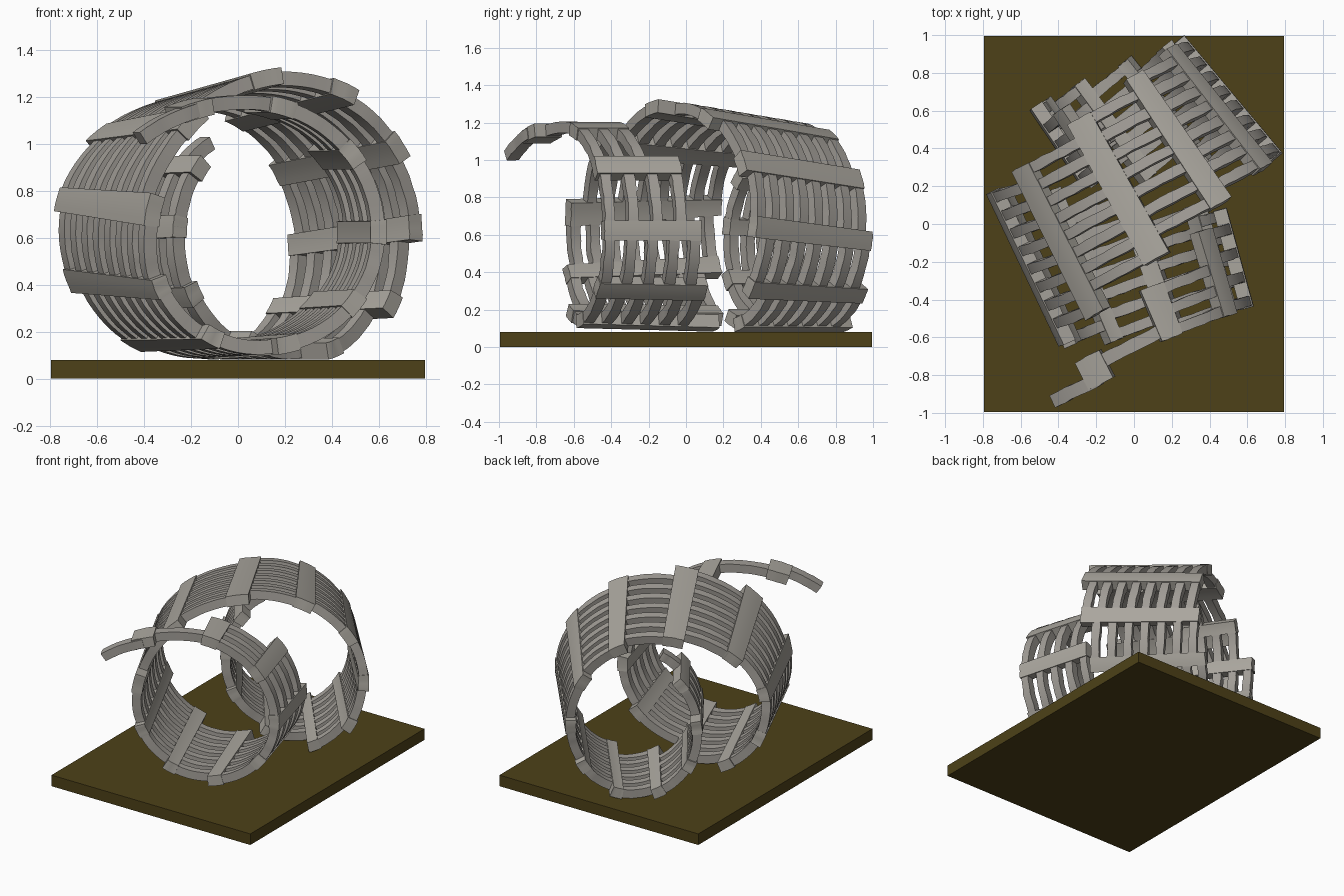
import bpy, bmesh, math, random
from mathutils import Vector

if "Cube" in bpy.data.objects:
    bpy.data.objects.remove(bpy.data.objects["Cube"])
random.seed(4)

# Front and back edge of the rolled ribbon every quarter turn: left, top, right, bottom, ...
KEYS = [((-.60, -1.19, .62), (-.63, -1.12, .62)),
        ((.04, -.66, 1.21), (-.05, -.49, 1.21)),
        ((.63, -.43, .62), (.49, .08, .62)),
        ((.10, -.60, .10), (-.20, .18, .08)),
        ((-.40, -.65, .58), (-.78, .15, .66)),
        ((.21, -.09, 1.32), (-.20, .63, 1.20)),
        ((.78, .38, .66), (.27, .99, .58)),
        ((.30, .26, .078), (-.14, .82, .078)),
        ((-.28, .20, .58), (-.55, .60, .56)),
        ((.10, .44, 1.08), (.02, .56, 1.08))]
BARS = [-20, 16, 53, 90, 128, 167, 206, 245, 281, 316, 351,
        386, 419, 452, 488, 526, 564, 602, 638, 672]
START, END = -43, 695
PITCH = .1


def edge(deg, side):
    """Point on the front (0) or back (1) edge of the ribbon."""
    t = deg / 90 + 1
    i = max(0, min(len(KEYS) - 2, math.floor(t)))
    f = (t - i) * math.pi / 2
    a, b = Vector(KEYS[i][side]), Vector(KEYS[i + 1][side])
    s, c = math.sin(f), 1 - math.cos(f)
    wh, wz = (s, c) if i % 2 else (c, s)
    p = a.lerp(b, wh)
    p.z = a.z + (b.z - a.z) * wz
    return p


def width(deg):
    return (edge(deg, 1) - edge(deg, 0)).length


def axis(deg):
    return (edge(deg, 1) - edge(deg, 0)).normalized()


def surf(deg, s):
    return edge(deg, 0) + axis(deg) * s


def normal(deg, s):
    tan = surf(deg + 1, s) - surf(deg - 1, s)
    return tan.cross(axis(deg)).normalized()


def tube(bm, rings):
    """Close a chain of four-point sections into a solid beam."""
    vs = [[bm.verts.new(p) for p in r] for r in rings]
    for a, b in zip(vs, vs[1:]):
        for j in range(4):
            k = (j + 1) % 4
            bm.faces.new((a[j], a[k], b[k], b[j]))
    bm.faces.new(vs[0][::-1])
    bm.faces.new(vs[-1])


def strip(bm, d0, d1, ref, lo, hi, out, depth, n):
    """Curved slab from angle d0 to d1, kept square to the bar at angle ref."""
    ax, f0 = axis(ref), edge(ref, 0)
    rings = []
    for i in range(n):
        d = d0 + (d1 - d0) * i / (n - 1)
        off = (edge(d, 0) - f0).dot(ax)
        wob = [random.uniform(-.003, .003) for _ in range(2)]
        q = [(lo + wob[0], out), (hi + wob[1], out),
             (hi + wob[1], -depth), (lo + wob[0], -depth)]
        rings.append([surf(d, s - off) + normal(d, s - off) * t for s, t in q])
    tube(bm, rings)


def finish(bm, name, color):
    bmesh.ops.recalc_face_normals(bm, faces=bm.faces)
    me = bpy.data.meshes.new(name)
    bm.to_mesh(me)
    bm.free()
    ob = bpy.data.objects.new(name, me)
    bpy.context.collection.objects.link(ob)
    mat = bpy.data.materials.new(name + "_material")
    mat.diffuse_color = color
    mat.use_nodes = True
    mat.node_tree.nodes["Principled BSDF"].inputs["Base Color"].default_value = mat.diffuse_color
    me.materials.append(mat)
    return ob


# Laths between successive bars, including the free tails at both ends
stations = [START] + BARS + [END]
bm = bmesh.new()
for d0, d1 in zip(stations, stations[1:]):
    shift = (edge(d1, 0) - edge(d0, 0)).dot(axis(d0))
    lo = max(0, shift)
    hi = min(width(d0), width(d1) + shift)
    n = max(1, round((hi - lo) / PITCH))
    if d0 == START or d1 == END:
        n = 1
    half = .036 if n == 1 else .028
    first, last = (lo + half, hi - half) if n > 1 else ((lo + hi) / 2,) * 2
    for j in range(n):
        s = first + (last - first) * j / max(1, n - 1)
        strip(bm, d0, d1, d0, s - half, s + half, -.004, .064, 9)
finish(bm, "curved_laths", (.36, .34, .31, 1))

# Wide cross bars, nearly flush with the laths
bm = bmesh.new()
for d in BARS:
    strip(bm, d - 5.5, d + 5.5, d, -.005, width(d) + .005, .003, .069, 5)
finish(bm, "cross_bars", (.40, .38, .34, 1))

# Base slab
bm = bmesh.new()
bmesh.ops.create_cube(bm, size=1)
for v in bm.verts:
    v.co = (v.co.x * 1.59, v.co.y * 1.99, (v.co.z + .5) * .08)
finish(bm, "base_slab", (.075, .053, .009, 1))

# Smooth along the curves, crisp on the edges
for ob in bpy.context.collection.objects:
    ob.select_set(True)
    bpy.context.view_layer.objects.active = ob
bpy.ops.object.shade_smooth_by_angle(angle=math.radians(30))
